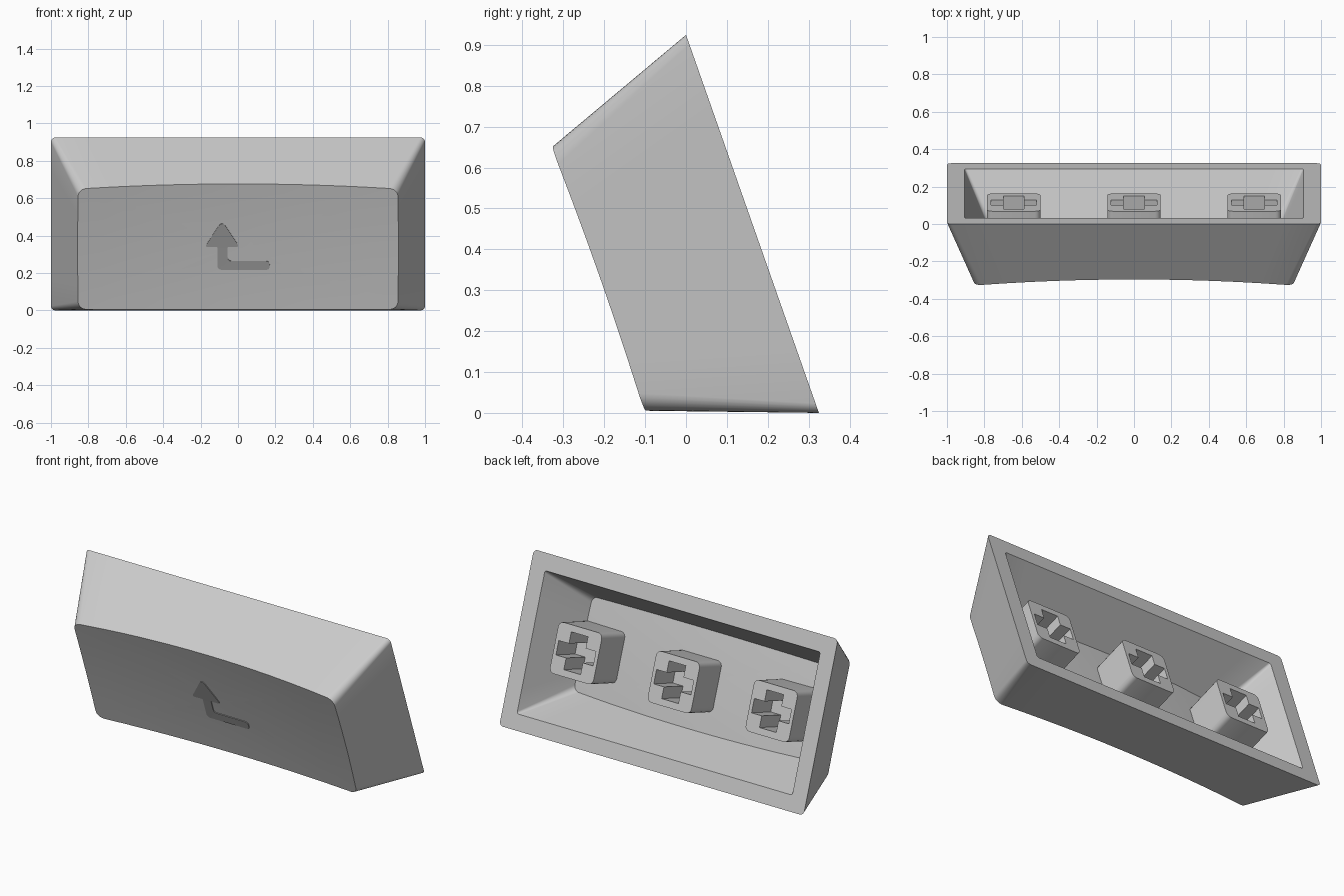
import bpy, bmesh, math
from mathutils import Vector

if "Cube" in bpy.data.objects:
    bpy.data.objects.remove(bpy.data.objects["Cube"])

# Working frame: u = left/right, v = up along the open rim, w = depth from rim to dished face
TILT = math.radians(19.36)
S, C = math.sin(TILT), math.cos(TILT)
MID = 0.49


def world(u, v, w):
    return Vector((u, 0.325 - S * v - C * w, C * v - S * w))


def dish(u, v):
    """Depth of the spherical dished face."""
    return 0.355 + (u * u + (v - MID) ** 2) / 18.2


def material(name, value):
    m = bpy.data.materials.new(name)
    m.diffuse_color = (value, value, value, 1)
    m.use_nodes = True
    m.node_tree.nodes["Principled BSDF"].inputs["Base Color"].default_value = m.diffuse_color
    return m


body_grey = material("light_grey", 0.6)
mark_grey = material("dark_grey", 0.36)


def finish(name, bm, mat):
    bmesh.ops.recalc_face_normals(bm, faces=bm.faces[:])
    me = bpy.data.meshes.new(name)
    bm.to_mesh(me)
    bm.free()
    me.materials.append(mat)
    ob = bpy.data.objects.new(name, me)
    bpy.context.collection.objects.link(ob)
    bpy.ops.object.select_all(action='DESELECT')
    ob.select_set(True)
    bpy.context.view_layer.objects.active = ob
    bpy.ops.object.shade_smooth_by_angle(angle=math.radians(30))
    return ob


def rounded_rect(hu, v0, v1, r, cu=0.0, nu=12, nv=6, arc=6):
    """Closed loop of (u, v) points with subdivided straight sides."""
    corners = [(cu + hu - r, v1 - r, 0), (cu - hu + r, v1 - r, 90),
               (cu - hu + r, v0 + r, 180), (cu + hu - r, v0 + r, 270)]
    arcs = [[(x + r * math.cos(math.radians(a + 90 * i / arc)),
              y + r * math.sin(math.radians(a + 90 * i / arc))) for i in range(arc + 1)]
            for x, y, a in corners]
    pts = []
    for k in range(4):
        pts += arcs[k]
        p, q = arcs[k][-1], arcs[(k + 1) % 4][0]
        n = nu if k % 2 == 0 else nv
        pts += [(p[0] + (q[0] - p[0]) * i / n, p[1] + (q[1] - p[1]) * i / n)
                for i in range(1, n)]
    return pts


def ring(bm, pts):
    return [bm.verts.new(world(*p)) for p in pts]


def bridge(bm, a, b):
    n = len(a)
    for i in range(n):
        bm.faces.new((a[i], a[(i + 1) % n], b[(i + 1) % n], b[i]))


def dished_rings(rim, end, depth, offset):
    """Concentric loops covering a dished face whose edge lies on the tapered walls."""
    edge = []
    for (a, b), (c, d) in zip(rim, end):
        t = (dish(c, d) - offset) / depth
        edge.append((a + (c - a) * t, b + (d - b) * t))
    rings = []
    for k in (1, 0.85, 0.7, 0.5, 0.3, 0.1):
        loop = [(u * k, MID + (v - MID) * k) for u, v in edge]
        rings.append([(u, v, dish(u, v) - offset) for u, v in loop])
    return rings


# Hollow shell: cavity floor -> cavity walls -> rim -> outer walls -> dished face
outer_rim = rounded_rect(1.0, 0.0, 0.98, 0.025)
outer_top = rounded_rect(0.855, 0.147, 0.829, 0.045)
inner_rim = rounded_rect(0.905, 0.09, 0.885, 0.012)
inner_end = rounded_rect(0.76, 0.25, 0.765, 0.035)
loops = dished_rings(inner_rim, inner_end, 0.31, 0.09)[::-1]
loops += [[(u, v, 0) for u, v in inner_rim], [(u, v, 0) for u, v in outer_rim]]
loops += dished_rings(outer_rim, outer_top, 0.4015, 0)
bm = bmesh.new()
rings = [ring(bm, l) for l in loops]
for a, b in zip(rings, rings[1:]):
    bridge(bm, a, b)
bm.faces.new(rings[0])
bm.faces.new(rings[-1])
finish("key_shell", bm, body_grey)


# Mounting stems with cross-shaped sockets
def stem(name, cu):
    front, back, socket = 0.05, 0.315, 0.24
    bm = bmesh.new()
    outline = rounded_rect(0.143, MID - 0.143, MID + 0.143, 0.03, cu, 1, 1, 4)
    a, b, p, q = 0.055, 0.105, 0.122, 0.04   # socket arm half sizes
    quarter = [(p, q), (a, q), (a, b)]
    cross = (quarter + [(-x, y) for x, y in quarter[::-1]]
             + [(-x, -y) for x, y in quarter] + [(x, -y) for x, y in quarter[::-1]])
    cross = [(cu + x, MID + y) for x, y in cross]
    o0 = ring(bm, [(u, v, front) for u, v in outline])
    o1 = ring(bm, [(u, v, back) for u, v in outline])
    c0 = ring(bm, [(u, v, front) for u, v in cross])
    c1 = ring(bm, [(u, v, socket) for u, v in cross])
    bridge(bm, o0, o1)
    bridge(bm, c0, c1)
    bm.faces.new(o1)
    bm.faces.new(c1)
    edges = [bm.edges.get((l[i], l[(i + 1) % len(l)])) for l in (o0, c0) for i in range(len(l))]
    bmesh.ops.triangle_fill(bm, edges=edges, use_beauty=True)
    finish(name, bm, body_grey)


for name, cu in (("left_stem", -0.643), ("middle_stem", 0.0), ("right_stem", 0.643)):
    stem(name, cu)


# Bent arrow mark, a thin plate following the dished face
def soften(pts, steps=4):
    """Round each corner (x, z, radius) with a quadratic curve."""
    out, n = [], len(pts)
    for i, (x, z, r) in enumerate(pts):
        p = Vector((x, z))
        a = p + (Vector(pts[i - 1][:2]) - p).normalized() * r
        b = p + (Vector(pts[(i + 1) % n][:2]) - p).normalized() * r
        for k in range(steps + 1):
            t = k / steps
            out.append(a * (1 - t) ** 2 + p * 2 * t * (1 - t) + b * t * t)
    return out


arrow = soften([(-0.085, 0.48, 0.035), (-0.178, 0.34, 0.02), (-0.11, 0.34, 0.005),
                (-0.11, 0.218, 0.025), (0.17, 0.218, 0.022), (0.17, 0.265, 0.022),
                (-0.055, 0.265, 0.02), (-0.055, 0.34, 0.005), (0.008, 0.34, 0.02)])
flat = [(x, (z + 0.118) / C) for x, z in arrow]
bm = bmesh.new()
top = ring(bm, [(u, v, dish(u, v) + 0.004) for u, v in flat])
low = ring(bm, [(u, v, dish(u, v) - 0.003) for u, v in flat])
bridge(bm, top, low)
caps = [bm.faces.new(top), bm.faces.new(low)]
bmesh.ops.triangulate(bm, faces=caps)
finish("arrow_mark", bm, mark_grey)
